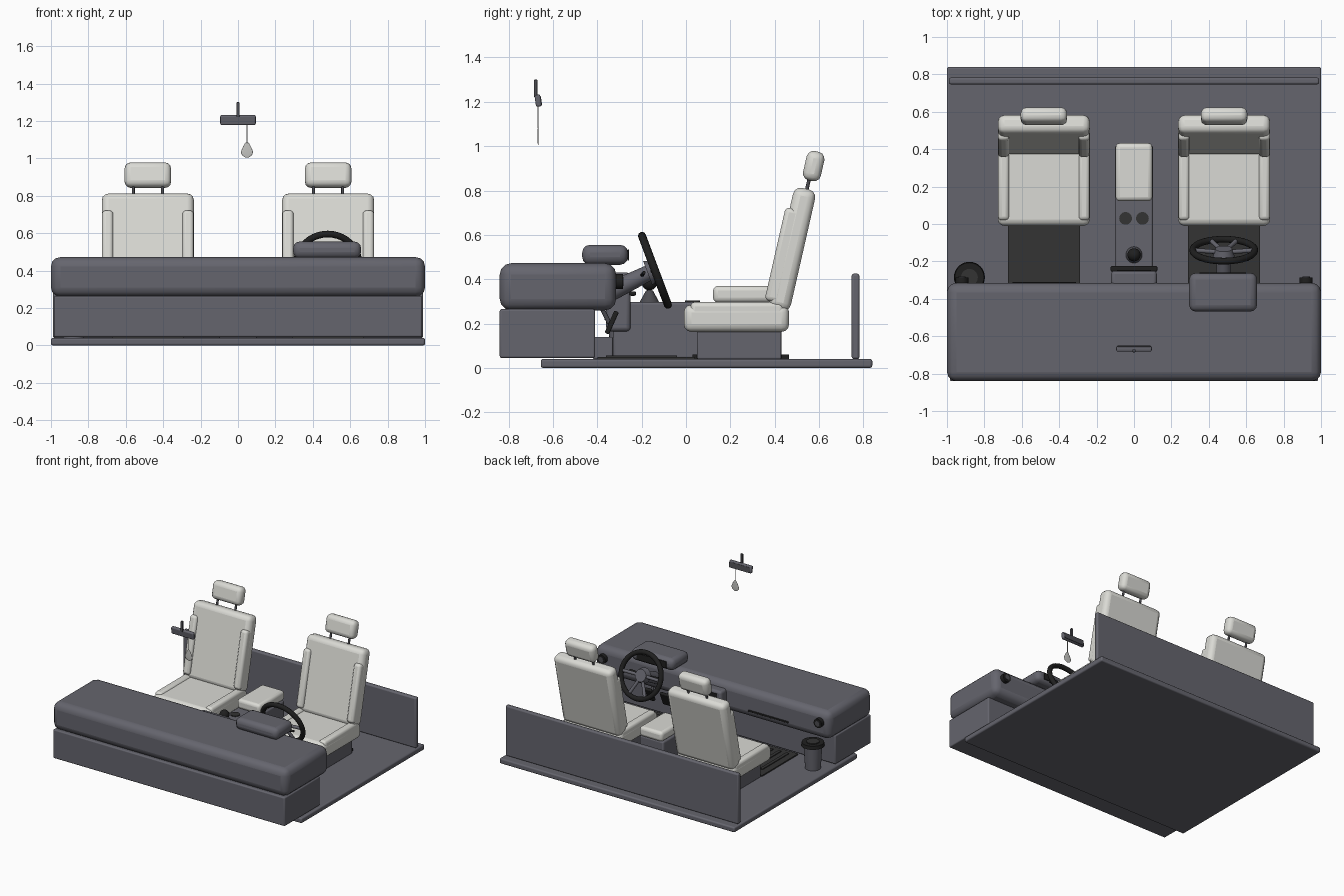
import bpy, math
from mathutils import Vector

if "Cube" in bpy.data.objects:
    bpy.data.objects.remove(bpy.data.objects["Cube"])


def material(name, r, g, b):
    m = bpy.data.materials.new(name)
    m.use_nodes = True
    m.diffuse_color = (r, g, b, 1)
    m.node_tree.nodes["Principled BSDF"].inputs["Base Color"].default_value = (r, g, b, 1)
    return m


GREY = material("slate grey", 0.13, 0.13, 0.155)
CREAM = material("pale upholstery", 0.70, 0.70, 0.66)
RUBBER = material("dark rubber", 0.033, 0.033, 0.033)
BLACK = material("black plastic", 0.014, 0.014, 0.014)
STEEL = material("dark steel", 0.07, 0.07, 0.08)
PAPER = material("light card", 0.55, 0.55, 0.53)


def finish(name, mat, smooth=True):
    o = bpy.context.object
    o.name = name
    o.data.materials.append(mat)
    if smooth:
        bpy.ops.object.shade_smooth_by_angle(angle=math.radians(35))
    return o


def block(name, mat, center, size, bevel=0.0, tilt=0.0, segments=3):
    """Rounded box, tilted about x in degrees."""
    bpy.ops.mesh.primitive_cube_add(size=1, location=center)
    o = bpy.context.object
    o.scale = size
    bpy.ops.object.transform_apply(location=False, rotation=False, scale=True)
    o.rotation_euler.x = math.radians(tilt)
    if bevel:
        b = o.modifiers.new("rounded edges", "BEVEL")
        b.width = bevel
        b.segments = segments
    return finish(name, mat)


def span(name, mat, x, y, z, bevel=0.0):
    """Rounded box given by its extents."""
    return block(name, mat, [sum(a) / 2 for a in (x, y, z)],
                 [a[1] - a[0] for a in (x, y, z)], bevel)


def rod(name, mat, a, b, r1, r2=None, sides=24):
    """Round bar or cone between two points."""
    a, b = Vector(a), Vector(b)
    d = b - a
    bpy.ops.mesh.primitive_cone_add(vertices=sides, radius1=r1, radius2=r1 if r2 is None else r2,
                                    depth=d.length, location=(a + b) / 2)
    bpy.context.object.rotation_euler = d.to_track_quat("Z", "Y").to_euler()
    return finish(name, mat)


def ball(name, mat, center, r):
    bpy.ops.mesh.primitive_uv_sphere_add(segments=24, ring_count=12, radius=r, location=center)
    return finish(name, mat)


# Floor, rear panel and dashboard
span("floor", GREY, (-1, 1), (-0.655, 0.84), (0, 0.04), 0.01)
span("rear_panel", GREY, (-0.99, 0.99), (0.747, 0.782), (0.04, 0.425), 0.01)
span("dashboard_base", GREY, (-0.985, 0.985), (-0.84, -0.41), (0.045, 0.265), 0.008)
span("dashboard_top", GREY, (-1, 1), (-0.84, -0.315), (0.26, 0.472), 0.05)
span("instrument_hood", GREY, (0.295, 0.658), (-0.468, -0.262), (0.465, 0.555), 0.035)
span("instrument_face", BLACK, (0.35, 0.60), (-0.264, -0.258), (0.485, 0.535), 0.0)
span("glovebox_handle", BLACK, (-0.65, -0.31), (-0.325, -0.31), (0.308, 0.322), 0.004)
for side in (-1, 1):
    x = side * 0.92
    rod("air_vent", BLACK, (x, -0.33, 0.39), (x, -0.285, 0.39), 0.034)
    rod("air_vent_core", STEEL, (x, -0.29, 0.39), (x, -0.281, 0.39), 0.02)

# Seats
LEAN = -12.8
ALONG = Vector((0, math.sin(math.radians(12.8)), math.cos(math.radians(12.8))))
OUT = Vector((0, -ALONG.z, ALONG.y))
for side, label in ((-1, "right"), (1, "left")):
    x = side * 0.482
    span(label + "_seat_base", GREY, (x - 0.19, x + 0.19), (0.05, 0.43), (0.04, 0.18), 0.006)
    for dx in (-0.15, 0.15):
        span(label + "_seat_rail", BLACK, (x + dx - 0.02, x + dx + 0.02), (0.03, 0.465), (0.04, 0.06))
    span(label + "_seat_cushion", CREAM, (x - 0.246, x + 0.246), (-0.01, 0.465), (0.162, 0.285), 0.035)
    back = Vector((x, 0.478, 0.535))
    block(label + "_seat_back", CREAM, back, (0.492, 0.102, 0.56), 0.035, LEAN)
    for dx in (-0.215, 0.215):
        span(label + "_cushion_bolster", CREAM, (x + dx - 0.03, x + dx + 0.03),
             (0.02, 0.44), (0.21, 0.297), 0.02)
        block(label + "_back_bolster", CREAM, back + Vector((dx, 0, 0)) - ALONG * 0.035 + OUT * 0.035,
              (0.06, 0.07, 0.43), 0.02, LEAN)
    for dx in (-0.078, 0.078):
        top = Vector((x + dx, 0.562, 0.88))
        rod(label + "_headrest_post", STEEL, top - ALONG * 0.12, top, 0.008, sides=12)
    block(label + "_headrest", CREAM, (x, 0.576, 0.91), (0.248, 0.082, 0.135), 0.032, LEAN)

    # Ribbed foot mat
    span(label + "_foot_mat", RUBBER, (x - 0.192, x + 0.192), (-0.40, 0.04), (0.04, 0.049))
    for i in range(5):
        rx = x - 0.13 + i * 0.065
        span(label + "_mat_rib", RUBBER, (rx - 0.012, rx + 0.012), (-0.36, -0.04), (0.048, 0.055))

# Centre console
span("console", GREY, (-0.102, 0.102), (-0.33, 0.42), (0.04, 0.297), 0.012)
span("console_foot", GREY, (-0.102, 0.102), (-0.42, -0.33), (0.04, 0.14), 0.006)
span("armrest", CREAM, (-0.098, 0.098), (0.122, 0.432), (0.295, 0.37), 0.022)
span("centre_stack", GREY, (-0.122, 0.122), (-0.36, -0.25), (0.165, 0.43), 0.018)
span("stack_shelf", BLACK, (-0.125, 0.125), (-0.255, -0.225), (0.325, 0.345), 0.008)
span("stack_screen", BLACK, (-0.09, 0.09), (-0.251, -0.246), (0.36, 0.41))
for x in (-0.045, 0.045):
    rod("cup_holder", RUBBER, (x, 0.03, 0.28), (x, 0.03, 0.303), 0.034)
rod("shifter_boot", STEEL, (0, -0.165, 0.295), (0, -0.165, 0.35), 0.045, 0.015)
rod("shifter_stem", STEEL, (0, -0.165, 0.33), (0, -0.165, 0.39), 0.01, sides=12)
ball("shifter_knob", BLACK, (0, -0.165, 0.385), 0.035)

# Steering wheel, column and stalks
WX = 0.48
hub = Vector((WX, -0.14, 0.44))
axis = Vector((0, 0.936, 0.352))
up = Vector((0, -0.352, 0.936))
across = Vector((1, 0, 0))
bpy.ops.mesh.primitive_torus_add(major_radius=0.166, minor_radius=0.018, major_segments=40,
                                 minor_segments=12, location=hub)
bpy.context.object.rotation_euler = axis.to_track_quat("Z", "Y").to_euler()
finish("steering_wheel_rim", BLACK)
rod("steering_hub", GREY, hub - axis * 0.035, hub + axis * 0.008, 0.058, 0.045)
for angle in (0, 180, 245, 295):
    a = math.radians(angle)
    rod("steering_spoke", GREY, hub - axis * 0.012,
        hub + (across * math.cos(a) + up * math.sin(a)) * 0.165, 0.012, sides=12)
rod("steering_column", GREY, (WX, -0.36, 0.335), hub - axis * 0.02, 0.045, 0.035)
for side in (-1, 1):
    rod("column_stalk", BLACK, (WX, -0.20, 0.415), (WX + side * 0.13, -0.19, 0.43), 0.008, sides=12)

# Pedals
for x, width in ((0.40, 0.08), (0.54, 0.055)):
    rod("pedal_arm", STEEL, (x, -0.39, 0.29), (x, -0.345, 0.20), 0.01, sides=12)
    block("pedal", BLACK, (x, -0.335, 0.205), (width, 0.022, 0.11), 0.006, -24)

# Waste bin
BX, BY = -0.88, -0.285
rod("bin_body", GREY, (BX, BY, 0.04), (BX, BY, 0.22), 0.055, 0.066, 32)
rod("bin_lid", BLACK, (BX, BY, 0.215), (BX, BY, 0.24), 0.083, 0.078, 32)
rod("bin_flap", RUBBER, (BX, BY, 0.235), (BX, BY, 0.246), 0.045, sides=32)

# Rear-view mirror and hanging freshener
span("mirror_stem", STEEL, (-0.009, 0.009), (-0.686, -0.670), (1.22, 1.30), 0.004)
block("mirror_housing", GREY, (0, -0.667, 1.205), (0.19, 0.026, 0.054), 0.008, 8)
block("mirror_glass", STEEL, (0, -0.6535, 1.203), (0.174, 0.004, 0.040), 0, 8)
rod("freshener_string", PAPER, (0.048, -0.667, 1.08), (0.048, -0.667, 1.19), 0.0025, sides=8)
drop = ball("freshener_drop", PAPER, (0.048, -0.667, 1.036), 0.032)
for v in drop.data.vertices:
    if v.co.z > 0:
        v.co.x *= 1 - 0.5 * v.co.z / 0.032
        v.co.z *= 1.7
    v.co.y *= 0.08
